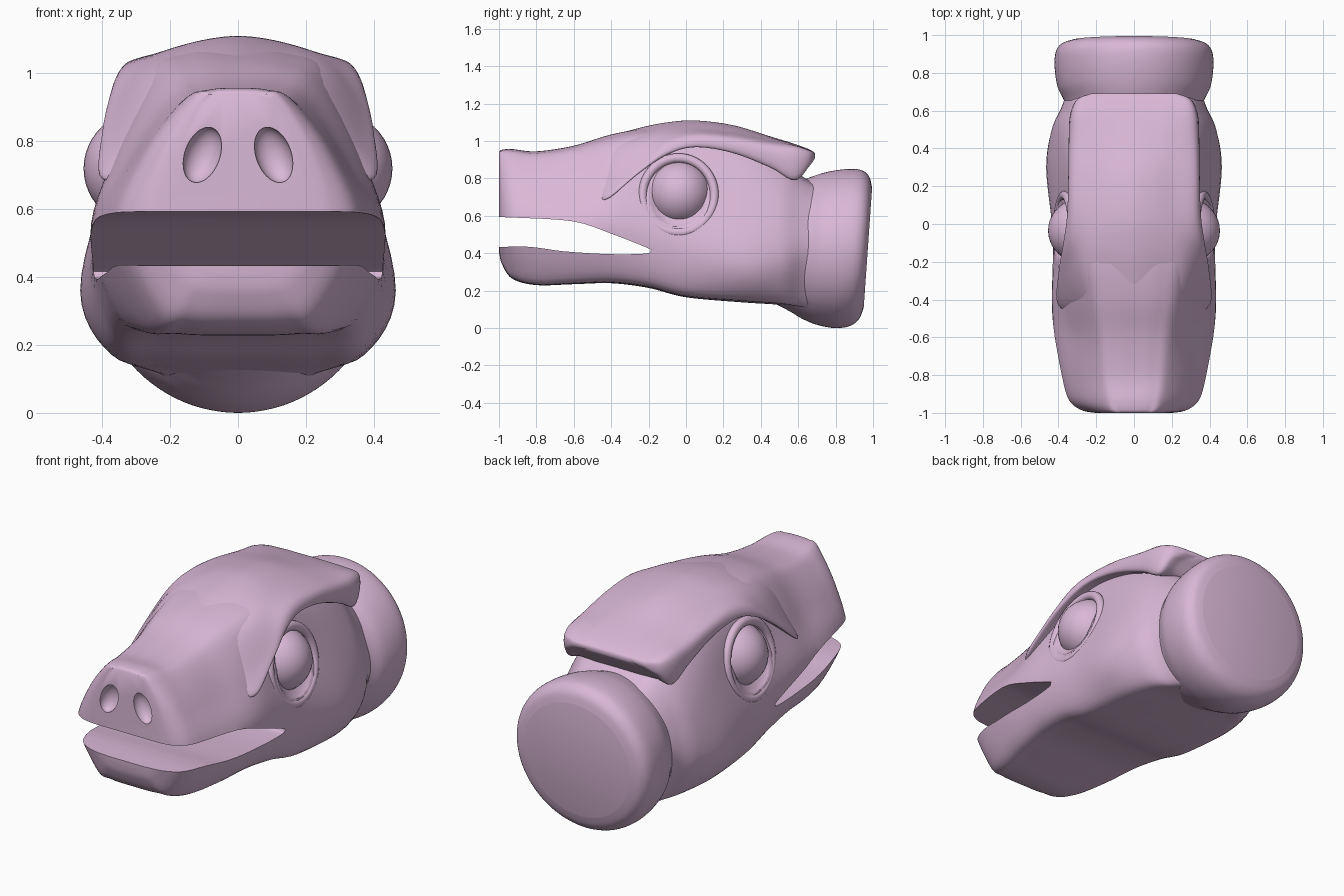
import bpy, bmesh, math
from mathutils import Vector

if "Cube" in bpy.data.objects:
    bpy.data.objects.remove(bpy.data.objects["Cube"])

pink = bpy.data.materials.new("pink")
pink.diffuse_color = (.70, .48, .68, 1)
pink.use_nodes = True
pink.node_tree.nodes["Principled BSDF"].inputs["Base Color"].default_value = pink.diffuse_color


def spline(pts, n, closed=False):
    """Catmull-Rom curve through the points."""
    out, m = [], len(pts)
    for i in range(m if closed else m - 1):
        if closed:
            a, b, c, d = (pts[(i + k) % m] for k in (-1, 0, 1, 2))
        else:
            a, b, c, d = (pts[min(max(i + k, 0), m - 1)] for k in (-1, 0, 1, 2))
        for j in range(n):
            t = j / n
            out.append(0.5 * (2 * b + (c - a) * t + (2 * a - 5 * b + 4 * c - d) * t * t
                              + (3 * b - a - 3 * c + d) * t ** 3))
    if not closed:
        out.append(pts[-1])
    return out


def make(name, bm):
    bmesh.ops.recalc_face_normals(bm, faces=bm.faces)
    me = bpy.data.meshes.new(name)
    bm.to_mesh(me)
    bm.free()
    ob = bpy.data.objects.new(name, me)
    bpy.context.collection.objects.link(ob)
    return ob


def loft(name, halves, n=6):
    """Skin mirrored half sections (top centre to bottom centre)."""
    rings = []
    for h in halves:
        full = h + [Vector((-p.x, p.y, p.z)) for p in h[-2:0:-1]]
        rings.append(spline(full, n, True))
    columns = [spline(list(col), n) for col in zip(*rings)]
    bm = bmesh.new()
    grid = [[bm.verts.new(p) for p in ring] for ring in zip(*columns)]
    k = len(grid[0])
    for r0, r1 in zip(grid, grid[1:]):
        for i in range(k):
            bm.faces.new((r0[i], r0[(i + 1) % k], r1[(i + 1) % k], r1[i]))
    bm.faces.new(grid[0])
    bm.faces.new(grid[-1][::-1])
    return make(name, bm)


def ball(name, loc, scale, rot=(0, 0, 0)):
    bpy.ops.mesh.primitive_uv_sphere_add(segments=40, ring_count=24, location=loc, rotation=rot)
    ob = bpy.context.object
    ob.name, ob.scale = name, scale
    return ob


def activate(ob):
    bpy.ops.object.select_all(action='DESELECT')
    ob.select_set(True)
    bpy.context.view_layer.objects.active = ob


def cut(ob, cutter):
    activate(ob)
    mod = ob.modifiers.new("cut", 'BOOLEAN')
    mod.operation, mod.solver, mod.object = 'DIFFERENCE', 'EXACT', cutter
    bpy.ops.object.modifier_apply(modifier=mod.name)
    bpy.data.objects.remove(cutter)


def finish(ob, deg=40):
    ob.data.materials.clear()
    ob.data.materials.append(pink)
    activate(ob)
    bpy.ops.object.shade_smooth_by_angle(angle=math.radians(deg))


# Head: y, top z, then shoulder, middle, cheek and bottom corner as x, z
head_rows = [
    (-1.0, .94, .11, .92, .18, .75, .20, .53, .12, .41),
    (-.985, .953, .135, .925, .235, .75, .28, .53, .17, .345),
    (-.93, .957, .16, .92, .28, .75, .35, .53, .23, .265),
    (-.8, .945, .18, .91, .30, .75, .39, .53, .28, .23),
    (-.6, .975, .20, .93, .32, .75, .425, .53, .33, .235),
    (-.4, 1.035, .24, .97, .365, .75, .435, .52, .355, .24),
    (-.2, 1.07, .27, 1.0, .365, .75, .43, .48, .37, .215),
    (0, 1.08, .28, .99, .355, .75, .435, .43, .375, .165),
    (.3, 1.02, .28, .93, .38, .70, .465, .36, .375, .138),
    (.5, .92, .26, .86, .38, .64, .435, .36, .335, .125),
    (.61, .82, .24, .78, .34, .62, .385, .39, .27, .11),
    (.68, .78, .22, .74, .315, .61, .36, .40, .24, .10),
    (.74, .76, .20, .72, .31, .60, .34, .40, .22, .11),
]
sections = []
for y, zt, ws, zs, wm, zm, wl, zl, wb, zb in head_rows:
    half = [(0, zt), (.55 * ws, zt - .15 * (zt - zs)), (ws, zs), (wm, zm), (wl, zl),
            (wb, zb + .035), (.6 * wb, zb + .004), (0, zb)]
    sections.append([Vector((x, y, z)) for x, z in half])
head = loft("head", sections)

# Open mouth cut through the full width
lips = [(-1.1, .595), (-.9, .59), (-.6, .57), (-.4, .505), (-.21, .43), (-.19, .412),
        (-.22, .398), (-.4, .395), (-.65, .41), (-.85, .435), (-1.1, .43)]
outline = spline([Vector((0, y, z)) for y, z in lips], 4)
bm = bmesh.new()
face = bm.faces.new([bm.verts.new((-.7, p.y, p.z)) for p in outline])
ext = bmesh.ops.extrude_face_region(bm, geom=[face])
bmesh.ops.translate(bm, vec=(1.4, 0, 0), verts=[v for v in ext['geom'] if isinstance(v, bmesh.types.BMVert)])
cut(head, make("mouth_cutter", bm))

# Nostrils and eye sockets
for s in (-1, 1):
    cut(head, ball("nostril_cutter", (s * .105, -.995, .76), (.052, .05, .085), (0, -s * .35, 0)))
    cut(head, ball("socket_cutter", (s * .42, -.04, .71), (.08, .175, .185), (0, -s * .2, 0)))
finish(head)

# Eyes with raised rims
for s, side in ((-1, "left"), (1, "right")):
    finish(ball(side + "_eye", (s * .27, -.035, .72), (.185, .174, .175)))
    bpy.ops.mesh.primitive_torus_add(major_segments=56, minor_segments=14, major_radius=.192,
                                     minor_radius=.024, location=(s * .365, -.04, .71),
                                     rotation=(0, s * (math.pi / 2 - .2), 0))
    rim = bpy.context.object
    rim.name = side + "_eye_rim"
    rim.scale.x = 1.06
    finish(rim)

# Brow crest: y, top z, then shoulder, upper edge and lower lip as x, z
crest_rows = [
    (-.48, .95, .20, .90, .32, .74, .34, .69),
    (-.41, 1.02, .24, .95, .358, .78, .408, .70),
    (-.25, 1.07, .27, 1.005, .372, .88, .395, .83),
    (-.1, 1.10, .25, 1.05, .35, .99, .37, .93),
    (.05, 1.11, .22, 1.065, .33, 1.03, .35, .97),
    (.25, 1.085, .20, 1.05, .33, 1.015, .34, .94),
    (.45, 1.025, .20, 1.01, .33, .975, .335, .865),
    (.58, .985, .20, .98, .325, .955, .325, .80),
    (.66, .955, .20, .952, .29, .94, .29, .87),
    (.69, .935, .16, .935, .22, .93, .22, .91),
]
sections = []
for y, zt, wm, zm, we, ze, wl, zl in crest_rows:
    half = [(0, zt), (.5 * wm, zt - .3 * (zt - zm)), (wm, zm), (we, ze), (wl, zl),
            (wl - .08, zl + .005), (.12, zl), (0, zl)]
    sections.append([Vector((x, y, z)) for x, z in half])
finish(loft("brow_crest", sections), 60)

# Neck: y, half width, bottom z, top z, with a slightly leaning back end
neck_rows = [(.50, .33, .14, .72), (.60, .352, .09, .78), (.67, .368, .05, .81),
             (.75, .405, .018, .835), (.85, .42, 0, .85), (.93, .415, .012, .845),
             (.975, .385, .05, .81), (.995, .33, .11, .75)]
sections = []
for y, w, lo, hi in neck_rows:
    half = []
    for i in range(9):
        a = math.pi * i / 8
        z = (lo + hi) / 2 + (hi - lo) / 2 * math.cos(a)
        half.append(Vector((w * math.sin(a) if 0 < i < 8 else 0, y + (z - .75) * .07, z)))
    sections.append(half)
finish(loft("neck", sections), 45)
